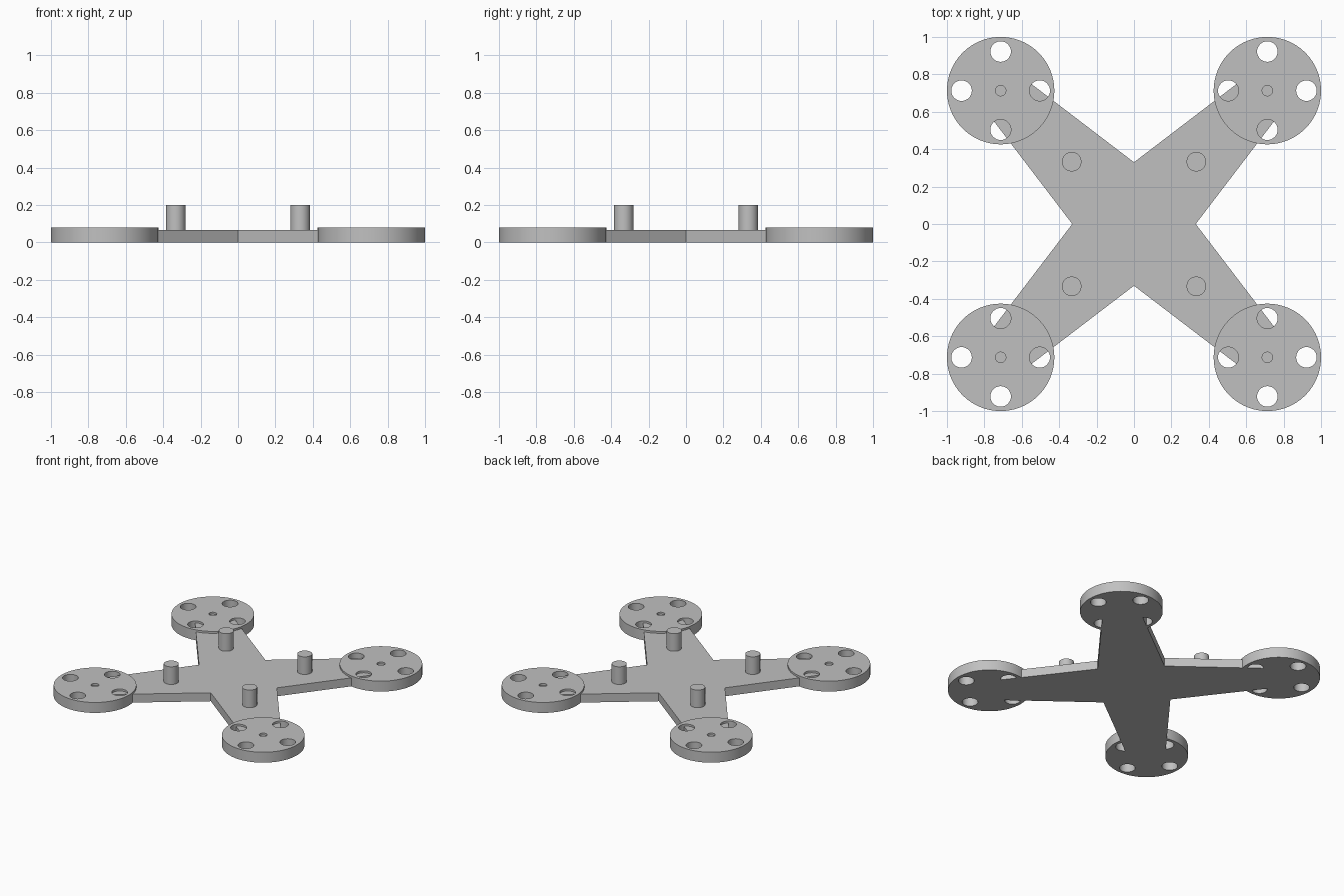
import bpy, bmesh
from math import cos, sin, pi, radians

cube = bpy.data.objects.get("Cube")
if cube:
    bpy.data.objects.remove(cube, do_unlink=True)

grey = bpy.data.materials.new("plain_grey")
grey.use_nodes = True
colour = (0.53, 0.53, 0.53, 1)
grey.diffuse_color = colour
grey.node_tree.nodes["Principled BSDF"].inputs["Base Color"].default_value = colour


def circle(x, y, r, n):
    return [(x + r * cos(2 * pi * i / n), y + r * sin(2 * pi * i / n)) for i in range(n)]


def plate(name, loops, z0, z1, location=(0, 0)):
    """Extrude a flat outline from z0 to z1; inner loops become holes."""
    curve = bpy.data.curves.new(name, "CURVE")
    curve.dimensions = "2D"
    curve.fill_mode = "BOTH"
    curve.extrude = (z1 - z0) / 2
    for loop in loops:
        spline = curve.splines.new("POLY")
        spline.points.add(len(loop) - 1)
        for point, (x, y) in zip(spline.points, loop):
            point.co = (x, y, 0, 1)
        spline.use_cyclic_u = True
    outline = bpy.data.objects.new(name + "_outline", curve)
    bpy.context.collection.objects.link(outline)
    graph = bpy.context.evaluated_depsgraph_get()
    mesh = bpy.data.meshes.new_from_object(outline.evaluated_get(graph))
    bpy.data.objects.remove(outline, do_unlink=True)

    bm = bmesh.new()
    bm.from_mesh(mesh)
    bmesh.ops.remove_doubles(bm, verts=bm.verts, dist=0.0001)
    bmesh.ops.recalc_face_normals(bm, faces=bm.faces)
    bm.to_mesh(mesh)
    bm.free()
    mesh.materials.clear()
    mesh.materials.append(grey)
    obj = bpy.data.objects.new(name, mesh)
    obj.location = (*location, (z0 + z1) / 2)
    bpy.context.collection.objects.link(obj)
    bpy.ops.object.select_all(action="DESELECT")
    obj.select_set(True)
    bpy.context.view_layer.objects.active = obj
    bpy.ops.object.shade_smooth_by_angle(angle=radians(30))
    return obj


# Cross-shaped frame: one tapered arm repeated by quarter turns
arm = [(0.33, 0), (0.836, 0.663), (0.663, 0.836)]
frame = []
for turn in range(4):
    frame += arm
    arm = [(-y, x) for x, y in arm]
plate("cross_frame", [frame], 0, 0.065)

# Round mounts with four bolt holes and a shaft hole, and upright posts
bolts = [circle(x, y, 0.055, 32) for x, y in circle(0, 0, 0.209, 4)]
mount = [circle(0, 0, 0.287, 96), circle(0, 0, 0.028, 24)] + bolts
for sx, side in ((1, "left"), (-1, "right")):
    for sy, end in ((-1, "front"), (1, "back")):
        plate(f"{end}_{side}_mount", mount, 0, 0.08, (sx * 0.713, sy * 0.713))
        plate(f"{end}_{side}_post", [circle(0, 0, 0.052, 48)], 0.03, 0.2,
              (sx * 0.333, sy * 0.333))
